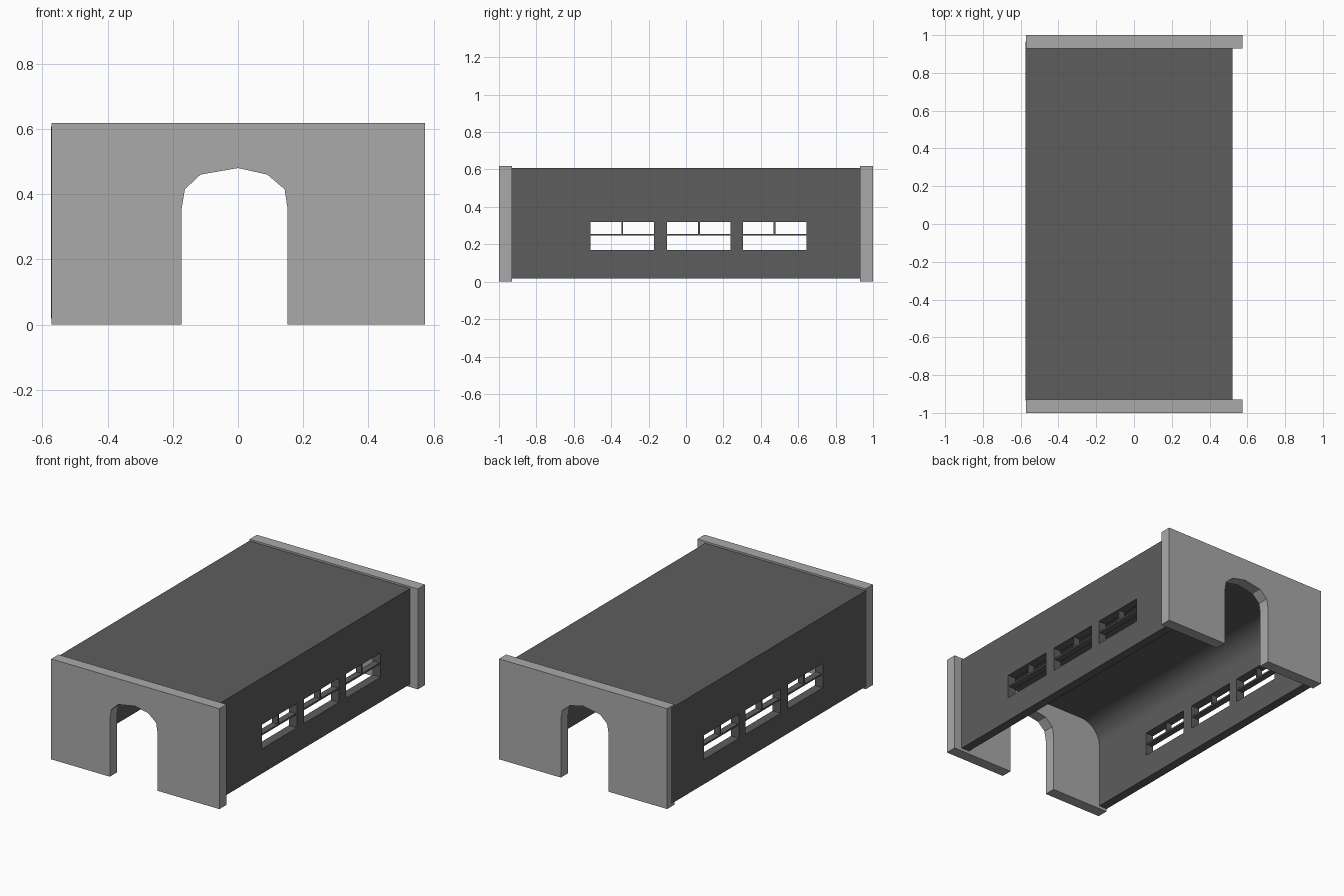
import bpy, bmesh, math

if "Cube" in bpy.data.objects:
    bpy.data.objects.remove(bpy.data.objects["Cube"])


def material(name, v):
    m = bpy.data.materials.new(name)
    m.diffuse_color = (v, v, v, 1)
    m.use_nodes = True
    m.node_tree.nodes["Principled BSDF"].inputs["Base Color"].default_value = m.diffuse_color
    return m


def finish(bm, name, mat=None):
    bmesh.ops.recalc_face_normals(bm, faces=bm.faces)
    me = bpy.data.meshes.new(name)
    bm.to_mesh(me)
    bm.free()
    ob = bpy.data.objects.new(name, me)
    bpy.context.collection.objects.link(ob)
    if mat:
        me.materials.append(mat)
    return ob


def extrude_profile(name, pts, y0, y1, mat):
    """Extrude an (x, z) outline along y."""
    bm = bmesh.new()
    face = bm.faces.new([bm.verts.new((x, y0, z)) for x, z in pts])
    out = bmesh.ops.extrude_face_region(bm, geom=[face])
    verts = [g for g in out["geom"] if isinstance(g, bmesh.types.BMVert)]
    bmesh.ops.translate(bm, verts=verts, vec=(0, y1 - y0, 0))
    return finish(bm, name, mat)


def add_box(bm, x, y, z):
    """Box from three (low, high) ranges."""
    vs = bmesh.ops.create_cube(bm, size=1)["verts"]
    bmesh.ops.scale(bm, verts=vs, vec=[r[1] - r[0] for r in (x, y, z)])
    bmesh.ops.translate(bm, verts=vs, vec=[(r[0] + r[1]) / 2 for r in (x, y, z)])


light = material("light_stone", 0.4)
dark = material("dark_stone", 0.11)

# End walls with a faceted archway
arch = [(-0.173, 0), (-0.173, 0.355), (-0.163, 0.415), (-0.115, 0.46), (0, 0.48),
        (0.09, 0.46), (0.143, 0.415), (0.152, 0.355), (0.152, 0)]
end_outline = [(-0.572, 0)] + arch + [(0.574, 0), (0.574, 0.618), (-0.572, 0.618)]
extrude_profile("front_end_wall", end_outline, -1.0, -0.93, light)
extrude_profile("back_end_wall", end_outline, 0.93, 1.0, light)

# Hall: outer box with a round-cornered ceiling inside
L, R, BASE, TOP = -0.574, 0.521, 0.018, 0.607
T, SPRING, CROWN, HAUNCH, N = 0.055, 0.42, 0.555, 0.14, 8
arc = [(HAUNCH * (1 - math.cos(i / N * math.pi / 2)),
        SPRING + (CROWN - SPRING) * math.sin(i / N * math.pi / 2)) for i in range(N + 1)]
vault = [(L + T, BASE)] + [(L + T + dx, z) for dx, z in arc]
vault += [(R - T - dx, z) for dx, z in reversed(arc)] + [(R - T, BASE)]
hall = extrude_profile("vaulted_hall", [(L, BASE)] + vault + [(R, BASE), (R, TOP), (L, TOP)],
                       -0.935, 0.965, dark)

# Window openings cut through both walls
WINDOWS = (-0.341, 0.069, 0.474)
bm = bmesh.new()
for y in WINDOWS:
    add_box(bm, (-1, 1), (y - 0.17, y + 0.17), (0.17, 0.319))
cutter = finish(bm, "window_cutter")
cutter.hide_render = True

mod = hall.modifiers.new("windows", "BOOLEAN")
mod.operation = "DIFFERENCE"
mod.solver = "EXACT"
mod.object = cutter
bpy.context.view_layer.objects.active = hall
hall.select_set(True)
bpy.ops.object.modifier_apply(modifier=mod.name)
bpy.data.objects.remove(cutter)
bpy.ops.object.shade_smooth_by_angle(angle=math.radians(30))

# Slim T-shaped glazing bars, set midway in each wall
bm = bmesh.new()
for x in (L + T / 2, R - T / 2):
    depth = (x - 0.02, x + 0.02)
    for y in WINDOWS:
        add_box(bm, depth, (y - 0.17, y + 0.17), (0.246, 0.256))
        add_box(bm, depth, (y - 0.005, y + 0.005), (0.256, 0.319))
finish(bm, "window_bars", dark)
